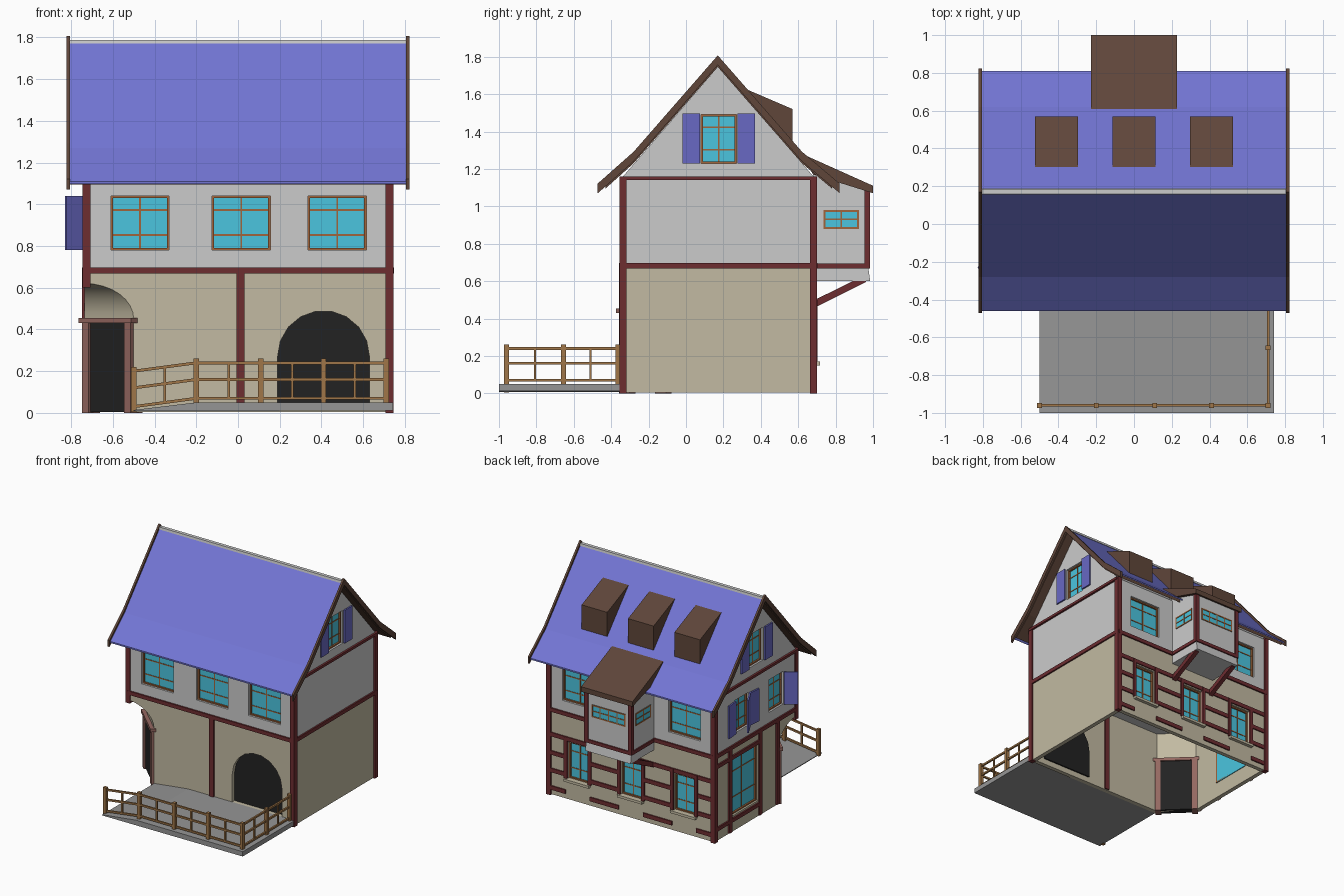
import bpy, bmesh, math
from mathutils import Matrix, Vector
from collections import defaultdict

if "Cube" in bpy.data.objects:
    bpy.data.objects.remove(bpy.data.objects["Cube"])

COL = {"tile": (.17, .18, .66), "timber": (.155, .026, .03), "plaster": (.54, .49, .36),
       "glass": (.07, .56, .74), "wood": (.35, .18, .065), "dark_wood": (.115, .061, .042),
       "black": (.016, .016, .016), "sash": (.35, .13, .045), "shutter": (.14, .14, .55),
       "door_frame": (.3, .14, .12), "stone": (.3, .3, .3)}
MATS = {}
for k, c in COL.items():
    MATS[k] = bpy.data.materials.new(k)
    MATS[k].diffuse_color = (*c, 1)
PARTS = defaultdict(bmesh.new)      # bmesh per named part, filled by box() and beam()


def make(name, bm, mat=None):
    bmesh.ops.recalc_face_normals(bm, faces=bm.faces)
    me = bpy.data.meshes.new(name)
    bm.to_mesh(me)
    bm.free()
    ob = bpy.data.objects.new(name, me)
    bpy.context.collection.objects.link(ob)
    if mat:
        me.materials.append(MATS[mat])
    return ob


def add_prism(bm, pts, axis, a, b):
    """Extrude a 2D outline along an axis; x: (y,z)  y: (x,z)  z: (x,y)."""
    put = {"x": lambda p, t: (t, *p), "y": lambda p, t: (p[0], t, p[1]), "z": lambda p, t: (*p, t)}[axis]
    A = [bm.verts.new(put(p, a)) for p in pts]
    B = [bm.verts.new(put(p, b)) for p in pts]
    n = len(pts)
    bm.faces.new(A)
    bm.faces.new(B[::-1])
    for i in range(n):
        bm.faces.new((A[i], B[i], B[(i + 1) % n], A[(i + 1) % n]))


def prism(name, mat, pts, axis, a, b):
    bm = bmesh.new()
    add_prism(bm, pts, axis, a, b)
    return make(name, bm, mat)


def box(part, lo, hi, M=Matrix()):
    lo, hi = Vector(lo), Vector(hi)
    bmesh.ops.create_cube(PARTS[part], size=1,
                          matrix=M @ Matrix.Translation((lo + hi) / 2) @ Matrix.Diagonal((*(hi - lo), 1)))


def beam(part, p, q, t):
    p, q = Vector(p), Vector(q)
    R = (q - p).to_track_quat('Z', 'Y').to_matrix().to_4x4()
    bmesh.ops.create_cube(PARTS[part], size=1, matrix=Matrix.Translation((p + q) / 2) @ R
                          @ Matrix.Diagonal((t, t, (q - p).length, 1)))


def face(o, n):
    """Wall frame: local x along the wall, y up, z outward."""
    n = Vector(n).normalized()
    M = Matrix((Vector((0, 0, 1)).cross(n), (0, 0, 1), n)).transposed().to_4x4()
    return Matrix.Translation(o) @ M


def window(M, u, z0, z1, w, cutter="cut_upper", rows=(.28, .74), name="window", cols=(.5,)):
    a, b, d = u - w / 2, u + w / 2, 0
    if cutter:
        box(cutter, (a, z0, -.06), (b, z1, .03), M)
        d = -.03
    box(name + "_glass", (a, z0, d - .01), (b, z1, d + .002), M)
    f, top = .01, d + (.015 if cutter else .005)
    for x in (a, b - f):
        box(name + "_sash", (x, z0, d - .01), (x + f, z1, top), M)
    for z in (z0, z1 - f):
        box(name + "_sash", (a, z, d - .01), (b, z + f, top), M)
    for r in rows:
        z = z0 + (z1 - z0) * r
        box(name + "_sash", (a, z - .004, d), (b, z + .004, d + .005), M)
    for c in cols:
        x = a + w * c
        box(name + "_sash", (x - .004, z0, d), (x + .004, z1, d + .005), M)


def shutter(M, hinge, z0, z1, w, ang=0):
    """Shutter hinged at local x; positive w extends to +x; ang swings it outward."""
    L = M @ Matrix.Translation((hinge, 0, .006)) @ Matrix.Rotation(-math.copysign(ang, w), 4, 'Y')
    box("shutters", (min(0, w), z0, 0), (max(0, w), z1, .012), L)


X, Y0, Y1, MID = .735, -.345, .69, .68
F, B = face((0, Y0, 0), (0, -1, 0)), face((0, Y1, 0), (0, 1, 0))
R, L = face((X, 0, 0), (1, 0, 0)), face((-X, 0, 0), (-1, 0, 0))

# ---- walls: hollow lower storey with cut corner, upper storey with gables
bm = bmesh.new()
add_prism(bm, [(-.5, Y0), (X, Y0), (X, Y1), (-X, Y1), (-X, -.12)], "z", .005, MID)
bmesh.ops.recalc_face_normals(bm, faces=bm.faces)
bmesh.ops.delete(bm, geom=[f for f in bm.faces if abs(f.normal.z) > .5], context='FACES_ONLY')
lower = make("lower_walls", bm, "plaster")
sol = lower.modifiers.new("thickness", 'SOLIDIFY')
sol.thickness, sol.offset, sol.use_even_offset = .034, -1, True
upper = prism("upper_walls", None, [(Y0, MID), (Y1, MID), (Y1, 1.15), (.17, 1.745), (Y0, 1.15)], "x", -X, X)

# ---- curved vault above the corner door
bm = bmesh.new()
P, Q = [], []
for i in range(9):
    a = i / 8 * math.pi / 2
    s, z = 1 - math.cos(a), .45 + .17 * math.sin(a)
    P.append(bm.verts.new((-.5 - .235 * s, Y0, z)))
    Q.append(bm.verts.new((-X, -.12 - .225 * s, z)))
tp, tq, tc = (bm.verts.new(c) for c in ((-.5, Y0, MID), (-X, -.12, MID), (-X, Y0, MID)))
curve = [bm.faces.new((P[i], P[i + 1], Q[i + 1], Q[i])) for i in range(8)]
for f in curve:
    f.smooth = True
bm.faces.new(P + [tc, tp])
bm.faces.new(Q + [tc, tq])
bm.faces.new((tp, tc, tq))
bm.faces.new((P[0], Q[0], tq, tp))
for e in bm.edges:
    e.smooth = all(f in curve for f in e.link_faces)
make("corner_vault", bm, "plaster")

# ---- corner door
D = face((-.6175, -.2325, 0), (-.225, -.235, 0))
box("door_panel", (-.12, 0.005, -.05), (.12, .43, .006), D)
for s in (-1, 1):
    box("door_frame", (s * .14 - .022, 0, -.06), (s * .14 + .022, .43, .02), D)
box("door_frame", (-.175, .43, -.06), (.175, .455, .03), D)

# ---- big arch in the front wall
arch = [(.19, .05)] + [(.41 - .22 * math.cos(i * math.pi / 9), .27 + .22 * math.sin(i * math.pi / 9))
                       for i in range(10)] + [(.63, .05)]
add_prism(PARTS["cut_lower"], arch, "y", Y0 - .03, Y0 + .08)
prism("arch_infill", "black", arch, "y", Y0 + .03, Y0 + .045)

# ---- windows
for x in (-.47, .015, .475):
    window(F, x, .78, 1.04, .28)
for x in (-.47, .47):
    window(B, x, .78, 1.04, .28)
for x in (-.47, 0, .47):
    window(B, x, .17, .46, .18, "cut_lower")
    box("window_sills", (x - .11, .15, -.01), (x + .11, .17, .027), B)
for M, s in ((R, 1), (L, -1)):
    window(M, s * .175, 1.23, 1.49, .19)
    for k in (-1, 1):
        shutter(M, s * .175 + k * .1, 1.23, 1.495, k * .095)
window(L, -.35, .78, 1.04, .18)
window(L, .09, .78, 1.04, .18)
window(L, -.31, .13, .58, .34, "cut_lower")
for h, w, a in ((-.44, -.1, .1), (-.26, .1, .1), (-.26, -.14, .5), (.18, .1, .95)):
    shutter(L, h, .78, 1.04, w, a)

# ---- timber framing
T, o = "timber_frame", .012
for x, y, z in ((X, Y0, 0), (X, Y1, 0), (-X, Y1, 0), (-X, Y0, .6)):
    sx, sy = math.copysign(.028, x), .028 if y > 0 else -.028
    c = [(x - sx, y - sy), (x + sx * .4, y + sy * .4)]
    box(T, (min(c[0][0], c[1][0]), min(c[0][1], c[1][1]), z), (max(c[0][0], c[1][0]), max(c[0][1], c[1][1]), 1.16))
for M, a, b in ((F, -X, X), (B, -X, X), (R, Y0, Y1), (L, -Y1, -Y0)):
    box(T, (a, .668, -.01), (b, .698, o), M)
for M, a, b in ((R, Y0, Y1), (L, -Y1, -Y0)):
    box(T, (a, 1.14, -.01), (b, 1.16, o + .004), M)
box(T, (-.007, .01, -.045), (.032, MID, o), F)
for u in (-.5, -.12, .1):
    box(T, (u - .017, .01, -.01), (u + .017, MID, o), L)
for z in (.1, .6):
    box(T, (-.66, z - .015, -.01), (-.12, z + .015, o), L)
for x in (-.47, 0, .47):
    for s in (-1, 1):
        box(T, (x + s * .106 - .014, .17, -.01), (x + s * .106 + .014, .5, o), B)
for a, b in ((-X, -.578), (-.362, -.108), (.108, .362), (.578, X)):
    for z in (.06, .2, .34):
        box(T, (a, z - .016, -.01), (b, z + .016, o - .002), B)
box(T, (-X, .47, -.01), (X, .502, o - .003), B)

# ---- roof with flared eaves, verge boards and ridge cap
top = [(-.46, 1.11), (-.28, 1.27), (.17, 1.785), (.62, 1.27), (.81, 1.11)]


def slab(d0, d1, eave=0):
    t = [(top[0][0] - eave, top[0][1] - eave * .85)] + top[1:4] + [(top[4][0] + eave, top[4][1] - eave * .85)]
    return [(y, z - d0) for y, z in t] + [(y, z - d1) for y, z in reversed(t)]


prism("roof_tiles", "tile", slab(0, .012), "x", -.806, .806)
prism("roof_boards", "dark_wood", slab(.012, .04, -.03), "x", -.806, .806)
for s, n in ((-1, "left"), (1, "right")):
    prism("verge_board_" + n, "dark_wood", slab(-.022, .03, .012), "x", s * .806, s * .822)
prism("ridge_cap", None, [(.155, 1.77), (.158, 1.788), (.185, 1.788), (.188, 1.77)], "x", -.806, .806)

# ---- roof dormers
for i, x in enumerate((-.41, 0, .41)):
    prism(f"dormer_{i + 1}", "dark_wood", [(.29, 1.64), (.57, 1.52), (.57, 1.29)], "x", x - .113, x + .113)

# ---- oriel on the back
prism("oriel_body", None, [(.68, .6), (.985, .6), (.975, .67), (.975, 1.1), (.68, 1.2)], "x", -.2, .2)
prism("oriel_roof", "dark_wood", [(.61, 1.285), (1, 1.11), (1, 1.07), (.68, 1.17)], "x", -.227, .227)
OB = face((0, .975, 0), (0, 1, 0))
window(OB, 0, .88, .98, .3, None, (.5,), "oriel_window", (.25, .5, .75))
for s in (-1, 1):
    window(face((s * .2, 0, 0), (s, 0, 0)), s * .83, .88, .98, .19, None, (.5,), "oriel_window")
    box(T, (min(s * .178, s * .21), .955, .67), (max(s * .178, s * .21), .985, 1.09))
    box(T, (min(s * .19, s * .21), .69, .668), (max(s * .19, s * .21), .98, .695))
    beam(T, (s * .18, .68, .475), (s * .18, .955, .612), .036)
box(T, (-.2, .668, 0), (.2, .695, .01), OB)

# ---- terrace with ramp, and fence
prism("terrace", "stone", [(-.5, .008), (-.5, .014), (-.2, .05), (.742, .05), (.742, .012)], "y", -1, Y0)
posts = [(-.5, -.96, .01), (-.2, -.96, .05), (.11, -.96, .05), (.41, -.96, .05),
         (.71, -.96, .05), (.71, -.655, .05), (.71, -.365, .05)]
for x, y, z in posts:
    box("fence_posts", (x - .013, y - .013, z - .005), (x + .013, y + .013, z + .21))
for p, q in zip(posts, posts[1:]):
    p, q = Vector(p), Vector(q)
    for h in (.02, .11, .19):
        beam("fence_rails", p + Vector((0, 0, h)), q + Vector((0, 0, h)), .014)
    m = (p + q) / 2
    beam("fence_rails", m + Vector((0, 0, .02)), m + Vector((0, 0, .19)), .012)

# ---- cut the openings, then turn the collected parts into objects
for wall, key in ((lower, "cut_lower"), (upper, "cut_upper")):
    cut = make(key, PARTS.pop(key))
    cut.hide_render = True
    mod = wall.modifiers.new("openings", 'BOOLEAN')
    mod.object, mod.solver = cut, 'EXACT'
    bpy.context.view_layer.objects.active = wall
    for m in [m.name for m in wall.modifiers]:
        bpy.ops.object.modifier_apply(modifier=m)
    bpy.data.objects.remove(cut)
LOOK = {"window_glass": "glass", "window_sash": "sash", "oriel_window_glass": "glass", "oriel_window_sash": "sash",
        "shutters": "shutter", "timber_frame": "timber", "door_panel": "black", "door_frame": "door_frame",
        "window_sills": "plaster", "fence_posts": "wood", "fence_rails": "wood"}
for name, bm in PARTS.items():
    make(name, bm, LOOK[name])

for m in bpy.data.materials:
    if m.users and not m.is_grease_pencil:
        m.use_nodes = True
        m.node_tree.nodes["Principled BSDF"].inputs["Base Color"].default_value = m.diffuse_color
